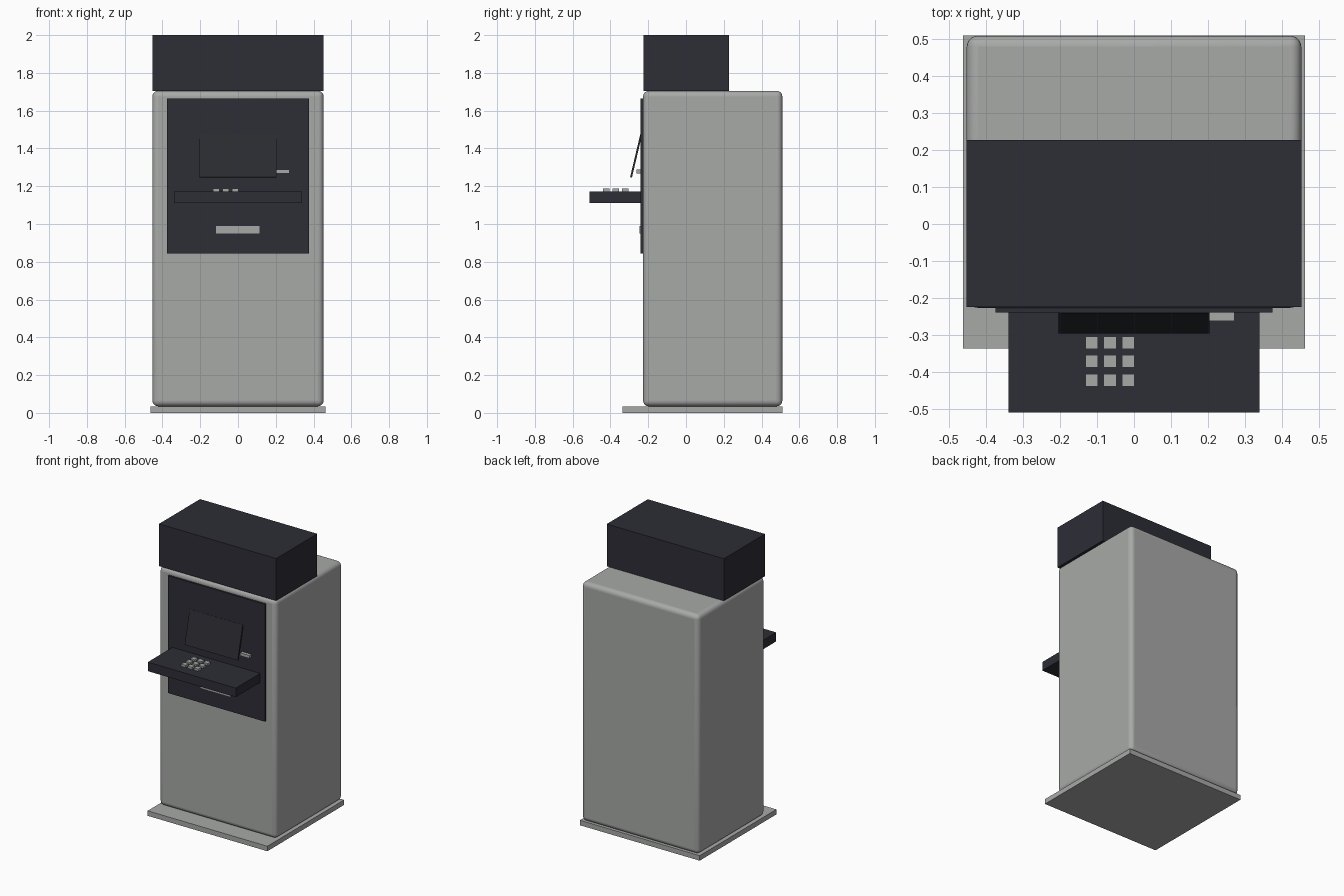
import bpy
import math

if "Cube" in bpy.data.objects:
    bpy.data.objects.remove(bpy.data.objects["Cube"])


def material(name, rgb):
    m = bpy.data.materials.new(name)
    m.diffuse_color = (*rgb, 1)
    m.use_nodes = True
    m.node_tree.nodes["Principled BSDF"].inputs["Base Color"].default_value = m.diffuse_color
    return m


GREY = material("light grey", (0.39, 0.40, 0.39))
DARK = material("dark slate", (0.026, 0.026, 0.037))
SCREEN = material("screen charcoal", (0.024, 0.025, 0.030))


def box(name, x, y, z, mat, tilt=0):
    """Box from (min, max) ranges, optionally tilted about x."""
    bpy.ops.mesh.primitive_cube_add(
        size=1, location=[(a + b) / 2 for a, b in (x, y, z)], rotation=(tilt, 0, 0))
    ob = bpy.context.object
    ob.name = name
    ob.scale = [b - a for a, b in (x, y, z)]
    bpy.ops.object.transform_apply(location=False, rotation=False, scale=True)
    ob.data.materials.append(mat)
    return ob


# Floor plate and rounded cabinet
box("base_plate", (-0.463, 0.463), (-0.337, 0.51), (0, 0.035), GREY)
cabinet = box("cabinet", (-0.453, 0.453), (-0.227, 0.51), (0.035, 1.705), GREY)
bevel = cabinet.modifiers.new("rounded_edges", 'BEVEL')
bevel.width = 0.03
bevel.segments = 5
bpy.ops.object.shade_smooth_by_angle(angle=math.radians(35))

# Header box on top
box("header", (-0.453, 0.453), (-0.225, 0.228), (1.705, 2.0), DARK)

# Front panel and shelf
box("front_panel", (-0.375, 0.375), (-0.24, -0.215), (0.845, 1.665), DARK)
box("shelf", (-0.34, 0.34), (-0.51, -0.23), (1.11, 1.173), DARK)

# Tilted screen: lower edge leans out
lower, upper = (-0.291, 1.247), (-0.237, 1.475)
dy, dz = upper[0] - lower[0], upper[1] - lower[1]
cy, cz = (lower[0] + upper[0]) / 2, (lower[1] + upper[1]) / 2
half = math.hypot(dy, dz) / 2
box("screen", (-0.205, 0.205), (cy - 0.005, cy + 0.005), (cz - half, cz + half),
    SCREEN, -math.atan2(dy, dz))

# Card reader and cash slot
box("card_reader", (0.2, 0.272), (-0.262, -0.235), (1.267, 1.288), GREY)
box("cash_slot", (-0.117, 0.115), (-0.245, -0.235), (0.95, 0.99), GREY)

# Keypad
for row in range(3):
    for col in range(3):
        kx, ky = -0.115 + col * 0.05, -0.423 + row * 0.051
        box(f"key_{row}_{col}", (kx - 0.017, kx + 0.017), (ky - 0.017, ky + 0.017),
            (1.17, 1.188), GREY)
